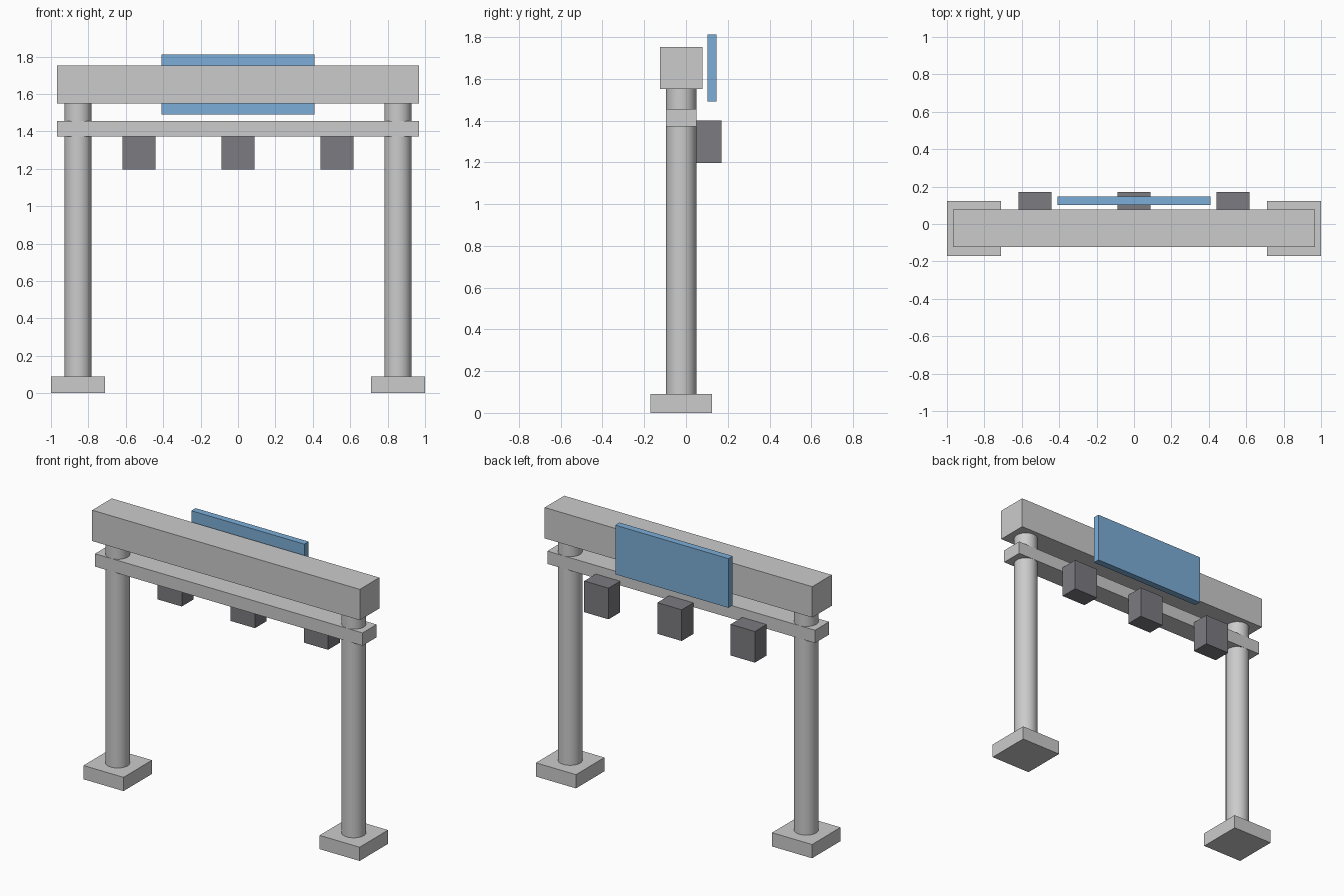
import bpy

if "Cube" in bpy.data.objects:
    bpy.data.objects.remove(bpy.data.objects["Cube"])

AXIS_Y = -0.023      # centre line of posts and beams
POST_X = 0.855


def material(name, rgb):
    mat = bpy.data.materials.new(name)
    mat.diffuse_color = (*rgb, 1)
    mat.use_nodes = True
    mat.node_tree.nodes["Principled BSDF"].inputs["Base Color"].default_value = mat.diffuse_color
    return mat


def box(name, x, y, z, mat=None):
    """Box from (min, max) pairs on each axis."""
    ranges = (x, y, z)
    bpy.ops.mesh.primitive_cube_add(size=1, location=[(a + b) / 2 for a, b in ranges])
    ob = bpy.context.object
    ob.name = name
    ob.scale = [b - a for a, b in ranges]
    bpy.ops.object.transform_apply(location=False, rotation=False, scale=True)
    if mat:
        ob.data.materials.append(mat)
    return ob


def around(centre, width):
    return (centre - width / 2, centre + width / 2)


blue = material("panel_blue", (0.2, 0.42, 0.68))
dark = material("dark_housing", (0.2, 0.2, 0.22))

# Footings and round posts on both sides
for side, sx in (("left", -1), ("right", 1)):
    box(f"{side}_footing", around(sx * POST_X, 0.29), around(AXIS_Y, 0.294), (0, 0.09))
    bpy.ops.mesh.primitive_cylinder_add(vertices=32, radius=0.0725, depth=1.46,
                                        location=(sx * POST_X, AXIS_Y, 0.82))
    bpy.context.object.name = f"{side}_post"
    bpy.ops.object.shade_smooth_by_angle()

# Top beam and slimmer rail below it
box("top_beam", (-0.969, 0.969), around(AXIS_Y, 0.202), (1.55, 1.752))
box("lower_rail", (-0.969, 0.969), around(AXIS_Y, 0.145), (1.372, 1.456))

# Sensor housings hung on the back of the rail
for name, x in (("left", -0.53), ("middle", 0), ("right", 0.53)):
    box(f"{name}_sensor_housing", around(x, 0.176), (0.05, 0.17), (1.196, 1.4), dark)

# Sign panel behind the top beam
box("sign_panel", (-0.41, 0.41), (0.102, 0.146), (1.49, 1.812), blue)
